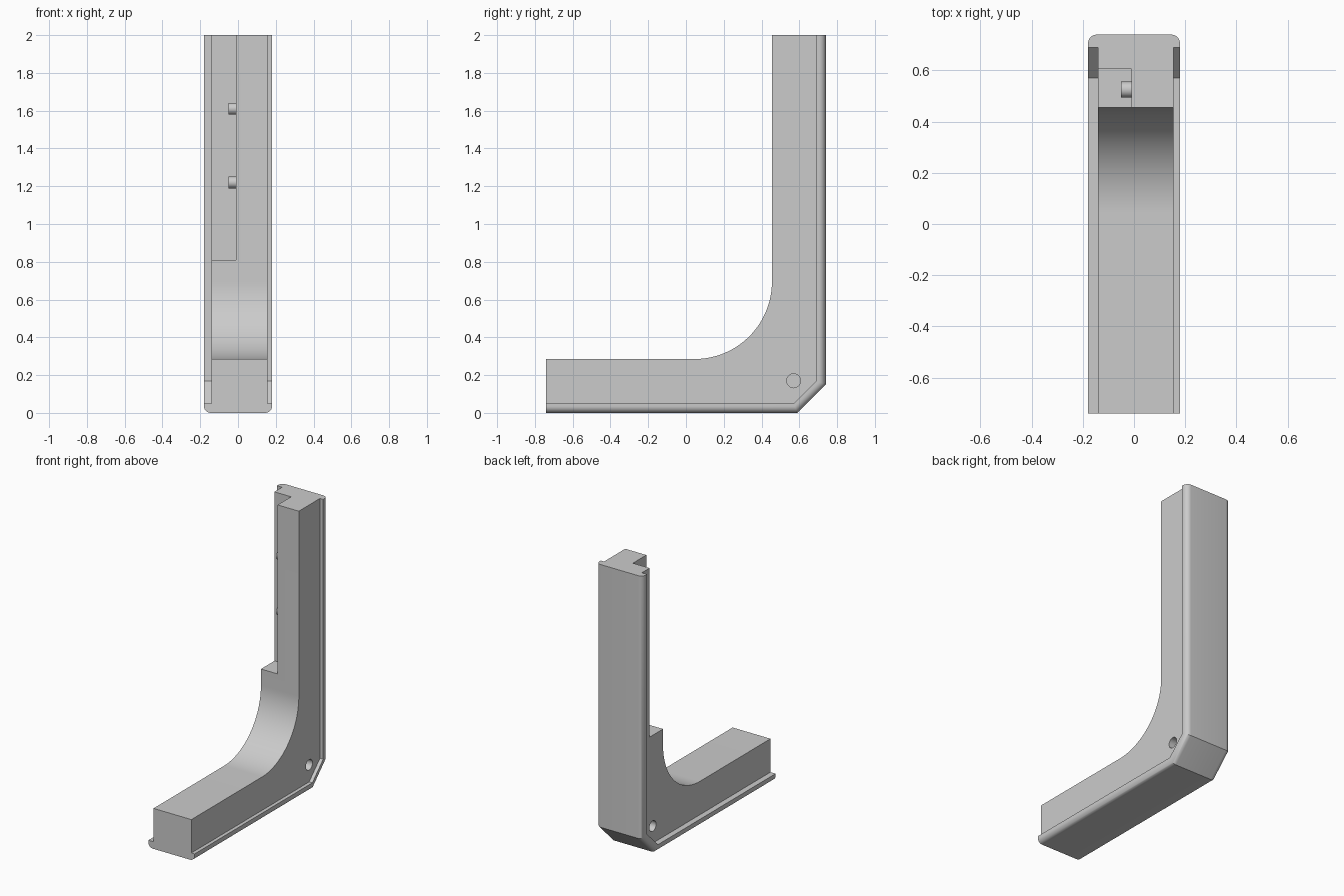
import bpy, bmesh, math
from mathutils import Vector

if "Cube" in bpy.data.objects:
    bpy.data.objects.remove(bpy.data.objects["Cube"], do_unlink=True)

TOP, FRONT, WALL = 2.0, -0.74, 0.05
grey = bpy.data.materials.new("plain grey")
grey.use_nodes = True
grey.diffuse_color = (0.6, 0.6, 0.6, 1)
grey.node_tree.nodes["Principled BSDF"].inputs["Base Color"].default_value = (0.6, 0.6, 0.6, 1)


def finish(name, bm):
    bmesh.ops.recalc_face_normals(bm, faces=bm.faces[:])
    mesh = bpy.data.meshes.new(name)
    bm.to_mesh(mesh)
    bm.free()
    mesh.materials.append(grey)
    ob = bpy.data.objects.new(name, mesh)
    bpy.context.collection.objects.link(ob)
    return ob


def loft(name, rings):
    """Skin a list of closed rings and cap both ends."""
    bm = bmesh.new()
    rows = [[bm.verts.new(p) for p in ring] for ring in rings]
    n = len(rows[0])
    for a, b in zip(rows, rows[1:]):
        for i in range(n):
            j = (i + 1) % n
            bm.faces.new((a[i], a[j], b[j], b[i]))
    bm.faces.new(rows[0])
    bm.faces.new(rows[-1])
    return finish(name, bm)


def extrude_x(name, profile, x0, x1):
    return loft(name, [[(x, y, z) for y, z in profile] for x in (x0, x1)])


def box(name, x, y, z):
    return extrude_x(name, [(y[0], z[0]), (y[1], z[0]), (y[1], z[1]), (y[0], z[1])], *x)


def disc(y, z, r, sides=32):
    return [(y + r * math.cos(math.tau * i / sides), z + r * math.sin(math.tau * i / sides))
            for i in range(sides)]


def combine(ob, other, operation):
    mod = ob.modifiers.new(operation.title(), "BOOLEAN")
    mod.operation, mod.solver, mod.object = operation, "EXACT", other
    bpy.context.view_layer.objects.active = ob
    bpy.ops.object.modifier_apply(modifier=mod.name)
    bpy.data.objects.remove(other, do_unlink=True)


# Path of the outer skin and of its inner side, as (y, z)
outer = [Vector(p) for p in ((FRONT, 0), (0.59, 0), (0.74, 0.15), (0.74, TOP))]
inner = [Vector(p) for p in ((FRONT, WALL), (0.57, WALL), (0.69, 0.17), (0.69, TOP))]

# Body: L shape with a large concave fillet
R = 0.41
profile = [tuple(a.lerp(b, 0.5)) for a, b in zip(outer, inner)]
profile.append((0.455, TOP))
for i in range(33):
    a = math.pi / 2 * i / 32
    profile.append((0.455 - R + R * math.cos(a), 0.285 + R - R * math.sin(a)))
profile.append((FRONT, 0.285))
body = extrude_x("corner_bracket", profile, -0.14, 0.155)

# Outer skin: wider plate with rounded outside edges, swept along the path
r = 0.035
section = [(0.18, WALL), (-0.18, WALL)]
for side in (-1, 1):
    arc = [(side * (0.18 - r + r * math.cos(t)), r - r * math.sin(t))
           for t in (math.pi / 2 * i / 8 for i in range(9))]
    section += arc if side < 0 else arc[::-1]
rings = []
for a, b in zip(outer, inner):
    pts = [(x, a.lerp(b, d / WALL)) for x, d in section]
    rings.append([(x, p.x, p.y) for x, p in pts])
combine(body, loft("outer_skin", rings), "UNION")

# Long rebate on the upright and a blind hole in each side
combine(body, box("rebate", (-0.3, -0.01), (0.3, 0.605), (0.81, 2.2)), "DIFFERENCE")
for name, x0, x1 in (("left_hole", 0.105, 0.3), ("right_hole", -0.3, -0.09)):
    combine(body, extrude_x(name, disc(0.57, 0.17, 0.037), x0, x1), "DIFFERENCE")

# Locating pegs on the rebate wall
pegs = [extrude_x(n, disc(0.525, z, 0.031), -0.05, -0.005)
        for n, z in (("lower_peg", 1.22), ("upper_peg", 1.61))]

for ob in [body] + pegs:
    bpy.ops.object.select_all(action="DESELECT")
    ob.select_set(True)
    bpy.context.view_layer.objects.active = ob
    bpy.ops.object.shade_smooth_by_angle(angle=math.radians(30))
